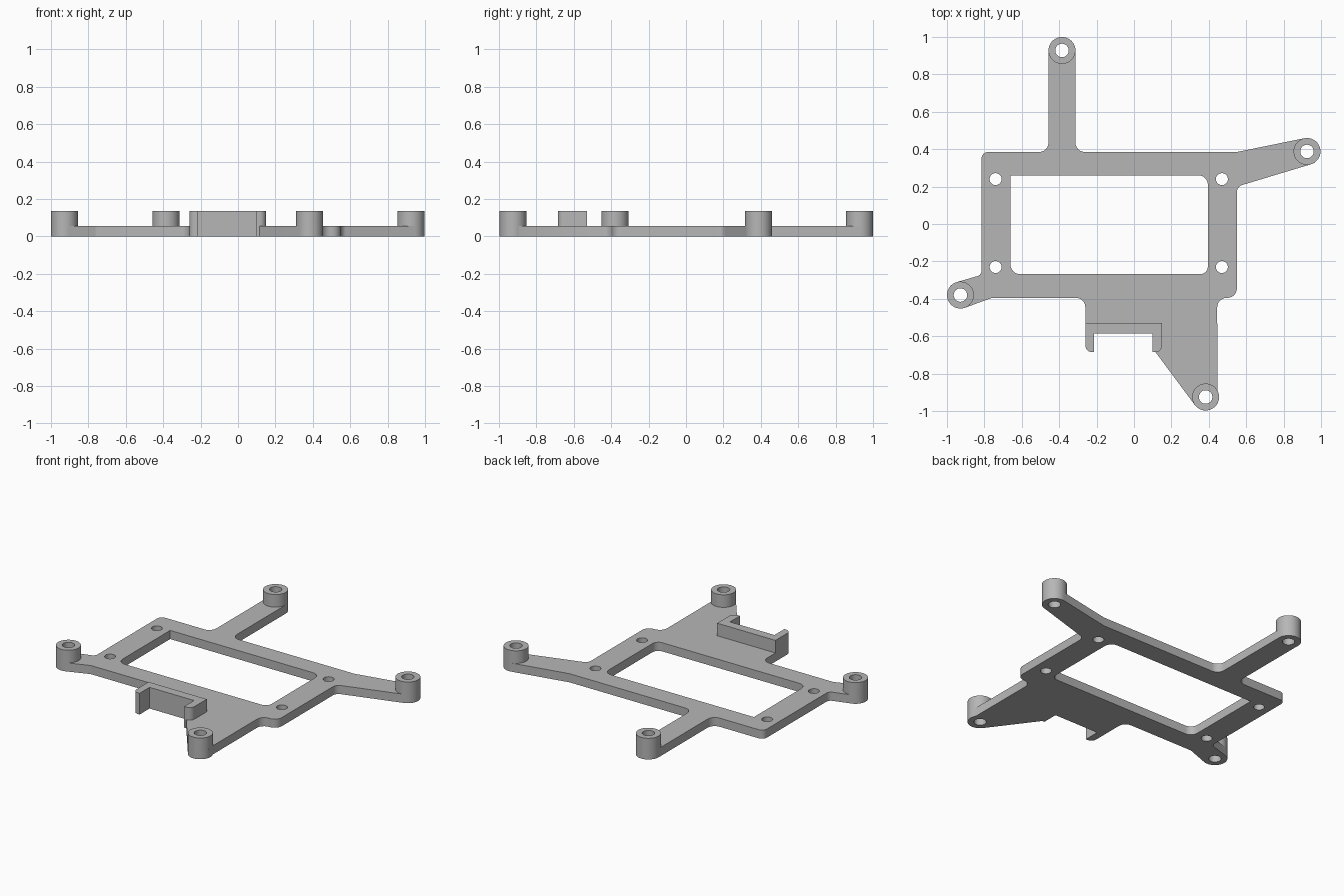
import bpy, bmesh
from math import cos, sin, radians, tan
from mathutils import Vector

cube = bpy.data.objects.get("Cube")
if cube:
    bpy.data.objects.remove(cube, do_unlink=True)

grey = bpy.data.materials.new("plain grey")
grey.use_nodes = True
grey.diffuse_color = (0.47, 0.47, 0.47, 1)
grey.node_tree.nodes["Principled BSDF"].inputs["Base Color"].default_value = grey.diffuse_color

PLATE, TOP = 0.055, 0.135
BOSS_R, BORE_R, SCREW_R = 0.072, 0.036, 0.032


def arc(center, r, start, end, steps=20):
    """Points along an arc, angles in degrees."""
    angles = [radians(start + (end - start) * i / steps) for i in range(steps + 1)]
    return [(center[0] + r * cos(a), center[1] + r * sin(a)) for a in angles]


def circle(center, r):
    return arc(center, r, 0, 360, 40)[:-1]


def rounded(points, steps=6):
    """Closed outline; a point (x, y, radius) becomes a fillet."""
    out = []
    for i, p in enumerate(points):
        here = Vector(p[:2])
        if len(p) == 2:
            out.append(here)
            continue
        a = (Vector(points[i - 1][:2]) - here).normalized()
        b = (Vector(points[(i + 1) % len(points)][:2]) - here).normalized()
        half = a.angle(b) / 2
        center = here + (a + b).normalized() * (p[2] / sin(half))
        reach = p[2] / tan(half)
        first, last = here + a * reach - center, here + b * reach - center
        turn = first.angle_signed(last)
        for k in range(steps + 1):
            t = -turn * k / steps
            out.append(center + Vector((first.x * cos(t) - first.y * sin(t),
                                        first.x * sin(t) + first.y * cos(t))))
    return out


def slab(name, loops, z0, z1):
    """Filled flat profile with holes, extruded from z0 to z1."""
    curve = bpy.data.curves.new(name, 'CURVE')
    curve.dimensions = '2D'
    curve.fill_mode = 'BOTH'
    curve.extrude = (z1 - z0) / 2
    for loop in loops:
        spline = curve.splines.new('POLY')
        spline.points.add(len(loop) - 1)
        for point, co in zip(spline.points, loop):
            point.co = (co[0], co[1], 0, 1)
        spline.use_cyclic_u = True
    temp = bpy.data.objects.new(name + "_profile", curve)
    bpy.context.collection.objects.link(temp)
    bpy.context.view_layer.update()
    mesh = bpy.data.meshes.new_from_object(temp.evaluated_get(bpy.context.evaluated_depsgraph_get()))
    bpy.data.objects.remove(temp, do_unlink=True)
    bm = bmesh.new()
    bm.from_mesh(mesh)
    bmesh.ops.remove_doubles(bm, verts=bm.verts, dist=0.0001)
    bmesh.ops.translate(bm, verts=bm.verts, vec=(0, 0, (z0 + z1) / 2))
    bmesh.ops.recalc_face_normals(bm, faces=bm.faces)
    bm.to_mesh(mesh)
    bm.free()
    mesh.materials.clear()
    mesh.materials.append(grey)
    obj = bpy.data.objects.new(name, mesh)
    bpy.context.collection.objects.link(obj)
    bpy.ops.object.select_all(action='DESELECT')
    obj.select_set(True)
    bpy.context.view_layer.objects.active = obj
    bpy.ops.object.shade_smooth_by_angle(angle=radians(30))
    return obj


bosses = {"back": (-0.385, 0.928), "left": (0.925, 0.388),
          "front": (0.383, -0.925), "right": (-0.928, -0.38)}

# Base plate with its four arms, clockwise from the back arm
outline = arc(bosses["back"], BOSS_R, 180, 0)
outline += [(-0.313, 0.385, 0.05), (0.55, 0.385)]
outline += arc(bosses["left"], BOSS_R, 102, -73)
outline += [(0.55, 0.2, 0.04), (0.55, -0.395, 0.05), (0.445, -0.395, 0.05)]
outline += arc(bosses["front"], BOSS_R, 30, -144)
outline += [(0.115, -0.685), (0.1, -0.685), (0.1, -0.585), (-0.213, -0.585),
            (-0.213, -0.685), (-0.26, -0.685, 0.035), (-0.26, -0.395, 0.05),
            (-0.76, -0.395, 0.04)]
outline += arc(bosses["right"], BOSS_R, -70, -255)
outline += [(-0.815, -0.272, 0.03), (-0.815, 0.385, 0.035), (-0.457, 0.385, 0.05)]

window = [(-0.66, 0.26), (0.395, 0.26, 0.05), (0.395, -0.268, 0.04), (-0.66, -0.268, 0.05)]
holes = [circle((x, y), SCREW_R) for x in (-0.74, 0.47) for y in (0.24, -0.23)]
holes += [circle(c, BORE_R) for c in bosses.values()]
slab("base_plate", [rounded(outline), rounded(window)] + holes, 0, PLATE)

# Standoff rings at the arm ends
for side, center in bosses.items():
    slab(side + "_standoff", [circle(center, BOSS_R), circle(center, BORE_R)], PLATE, TOP)

# U-shaped clip on the front edge
clip = [(-0.26, -0.528), (0.15, -0.528), (0.15, -0.685, 0.035), (0.1, -0.685),
        (0.1, -0.585), (-0.213, -0.585), (-0.213, -0.685), (-0.26, -0.685, 0.035)]
slab("front_clip", [rounded(clip)], PLATE, TOP)
